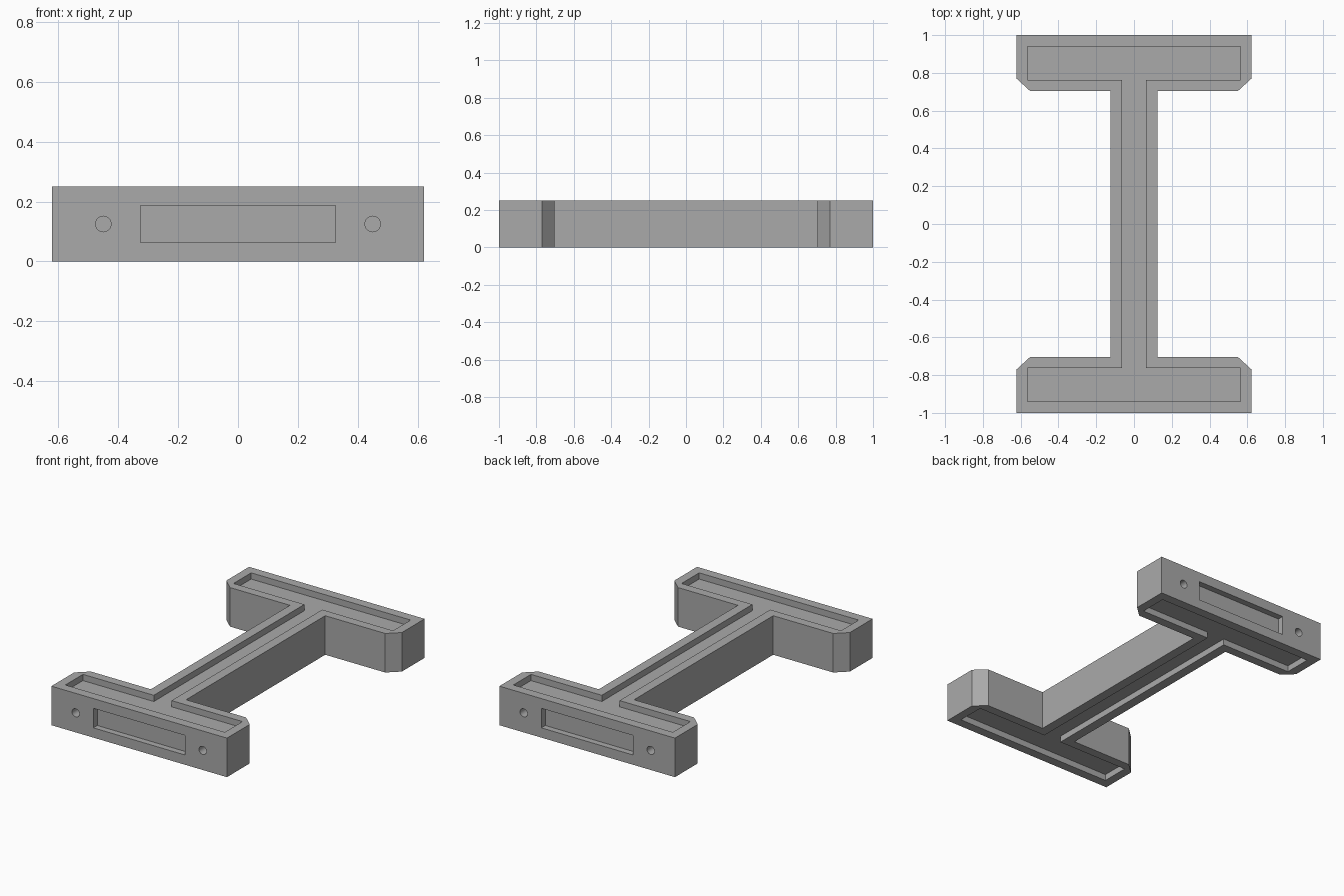
import bpy
import bmesh
from math import pi
from mathutils import Matrix

HEIGHT = 0.25
RECESS = 0.04
OVERLAP = 0.02

cube = bpy.data.objects.get("Cube")
if cube:
    bpy.data.objects.remove(cube, do_unlink=True)

grey = bpy.data.materials.new("plain_grey")
grey.use_nodes = True
colour = (0.4, 0.4, 0.4, 1)
grey.diffuse_color = colour
grey.node_tree.nodes["Principled BSDF"].inputs["Base Color"].default_value = colour


def make_object(name, bm):
    bmesh.ops.recalc_face_normals(bm, faces=bm.faces)
    mesh = bpy.data.meshes.new(name)
    bm.to_mesh(mesh)
    bm.free()
    mesh.materials.append(grey)
    obj = bpy.data.objects.new(name, mesh)
    bpy.context.collection.objects.link(obj)
    return obj


def mirrored_profile(quarter):
    """Mirror a quarter outline about both axes into a full loop."""
    half = quarter + [(x, -y) for x, y in reversed(quarter)]
    return half + [(-x, y) for x, y in reversed(half)]


def prism(name, quarter, bottom, top):
    bm = bmesh.new()
    face = bm.faces.new([bm.verts.new((x, y, bottom)) for x, y in mirrored_profile(quarter)])
    extruded = bmesh.ops.extrude_face_region(bm, geom=[face])["geom"]
    verts = [v for v in extruded if isinstance(v, bmesh.types.BMVert)]
    bmesh.ops.translate(bm, verts=verts, vec=(0, 0, top - bottom))
    return make_object(name, bm)


def box(name, centre, size):
    bm = bmesh.new()
    bmesh.ops.create_cube(bm, size=1, matrix=Matrix.Translation(centre) @ Matrix.Diagonal((*size, 1)))
    return make_object(name, bm)


def rod(name, centre, radius, length):
    bm = bmesh.new()
    bmesh.ops.create_cone(bm, cap_ends=True, segments=32, radius1=radius, radius2=radius, depth=length,
                          matrix=Matrix.Translation(centre) @ Matrix.Rotation(pi / 2, 4, 'X'))
    return make_object(name, bm)


def cut(body, cutter):
    cutter.hide_render = True
    mod = body.modifiers.new("cut", 'BOOLEAN')
    mod.operation = 'DIFFERENCE'
    mod.solver = 'EXACT'
    mod.object = cutter
    bpy.context.view_layer.objects.active = body
    bpy.ops.object.modifier_apply(modifier=mod.name)
    bpy.data.objects.remove(cutter, do_unlink=True)


# Beam with end flanges and chamfered inner corners
beam = prism("flanged_beam", [(0.622, 1), (0.622, 0.77), (0.55, 0.704), (0.125, 0.704)], 0, HEIGHT)

# Shallow recess following the outline on top and bottom
recess = [(0.565, 0.94), (0.565, 0.762), (0.063, 0.762)]
cut(beam, prism("top_recess", recess, HEIGHT - RECESS, HEIGHT + OVERLAP))
cut(beam, prism("bottom_recess", recess, -OVERLAP, RECESS))

# Slot and two blind holes in each end face
for side in (-1, 1):
    cut(beam, box("end_slot", (0, side, HEIGHT / 2), (0.65, 2 * RECESS, 0.125)))
    for x in (-0.45, 0.45):
        cut(beam, rod("pin_hole", (x, side, HEIGHT / 2), 0.026, 0.12))

bpy.ops.object.select_all(action='DESELECT')
beam.select_set(True)
bpy.context.view_layer.objects.active = beam
bpy.ops.object.shade_smooth_by_angle(angle=pi / 6)
